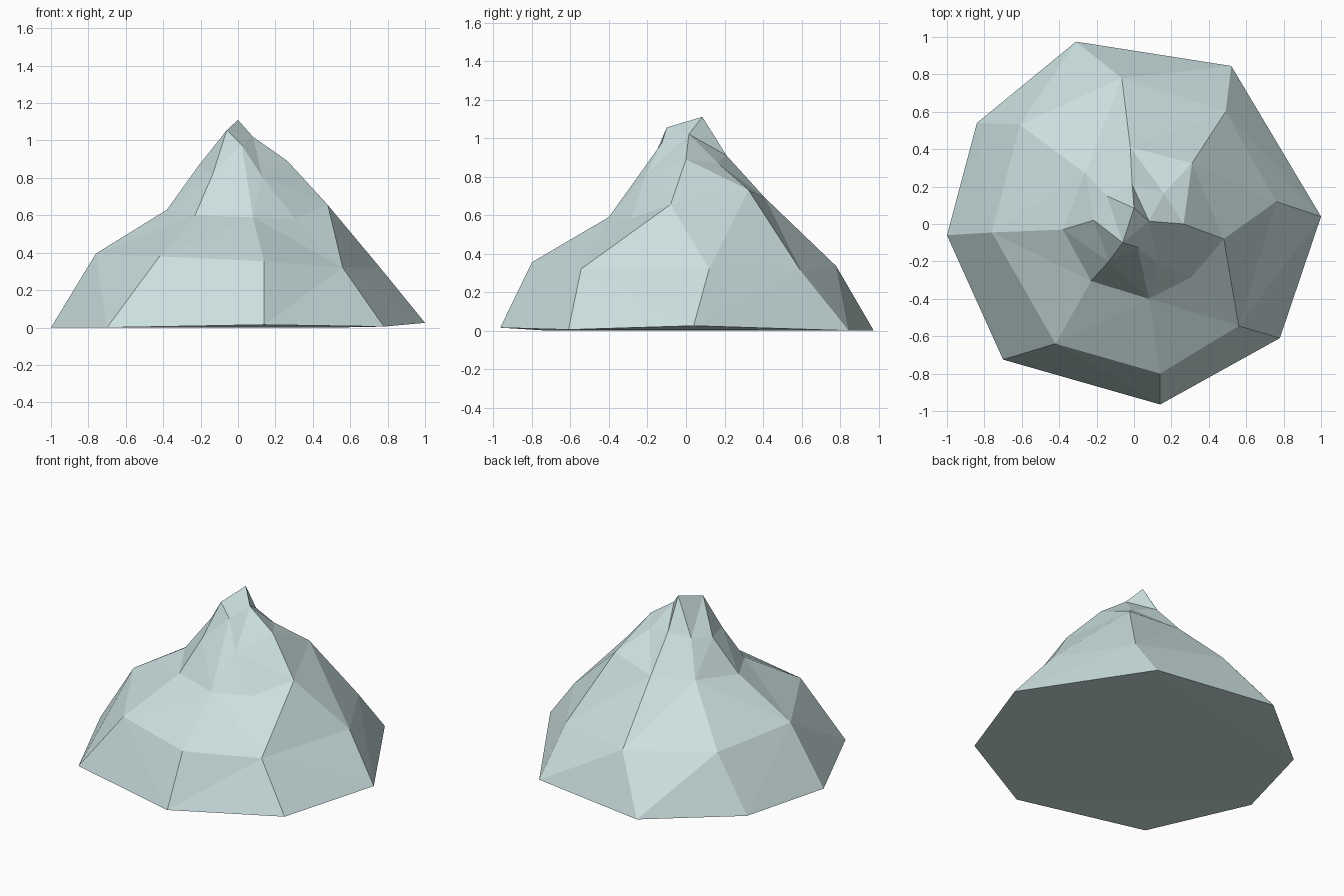
import bpy
import bmesh

if "Cube" in bpy.data.objects:
    bpy.data.objects.remove(bpy.data.objects["Cube"])

# Height rings of the rock, each starting at the right and going round past the front
RINGS = [
    [(1.0, .04, .025), (.78, -.61, .005), (.14, -.965, .015), (-.70, -.725, 0),
     (-1.0, -.06, 0), (-.84, .54, 0), (-.31, .975, 0), (.52, .845, 0)],
    [(.76, .12, .32), (.56, -.545, .32), (.14, -.80, .355), (-.42, -.64, .38),
     (-.76, -.045, .395), (-.61, .53, .37), (-.065, .78, .335), (.49, .60, .305)],
    [(.48, -.08, .655), (.305, -.285, .58), (.08, -.40, .59), (-.23, -.305, .60),
     (-.38, -.03, .63), (-.26, .27, .67), (-.02, .41, .69), (.31, .325, .73)],
    [(.265, 0, .89), (.13, -.21, .805), (.02, -.125, .975), (-.135, -.20, .82),
     (-.215, .02, .86), (-.145, .15, .88), (-.01, .21, .91), (.16, .165, .87)],
]
# Three-cornered tip, and which tip corner each top-ring point runs up to
TIP = [(.08, .015, 1.02), (-.06, -.10, 1.055), (0, .085, 1.11)]
TIP_LINKS = [0, 0, 1, 1, 1, 2, 2, 0]

bm = bmesh.new()
rings = [[bm.verts.new(p) for p in ring] for ring in RINGS]
tip = [bm.verts.new(p) for p in TIP]
rings.append([tip[i] for i in TIP_LINKS])

# Flanks: bands of faces between neighbouring rings
for low, high in zip(rings, rings[1:]):
    for i in range(8):
        j = (i + 1) % 8
        corners = list(dict.fromkeys((low[i], low[j], high[j], high[i])))
        bm.faces.new(corners)

# Tip and underside
bm.faces.new(tip)
bm.faces.new(rings[0])
bmesh.ops.triangulate(bm, faces=bm.faces[:], quad_method='SHORT_EDGE')
bmesh.ops.recalc_face_normals(bm, faces=bm.faces[:])

mesh = bpy.data.meshes.new("rock_mound")
bm.to_mesh(mesh)
bm.free()

# Single pale stone colour, flat faces
stone = bpy.data.materials.new("pale_blue_grey_stone")
stone.diffuse_color = (.60, .74, .74, 1)
stone.use_nodes = True
stone.node_tree.nodes["Principled BSDF"].inputs["Base Color"].default_value = stone.diffuse_color
mesh.materials.append(stone)
rock = bpy.data.objects.new("rock_mound", mesh)
bpy.context.collection.objects.link(rock)
